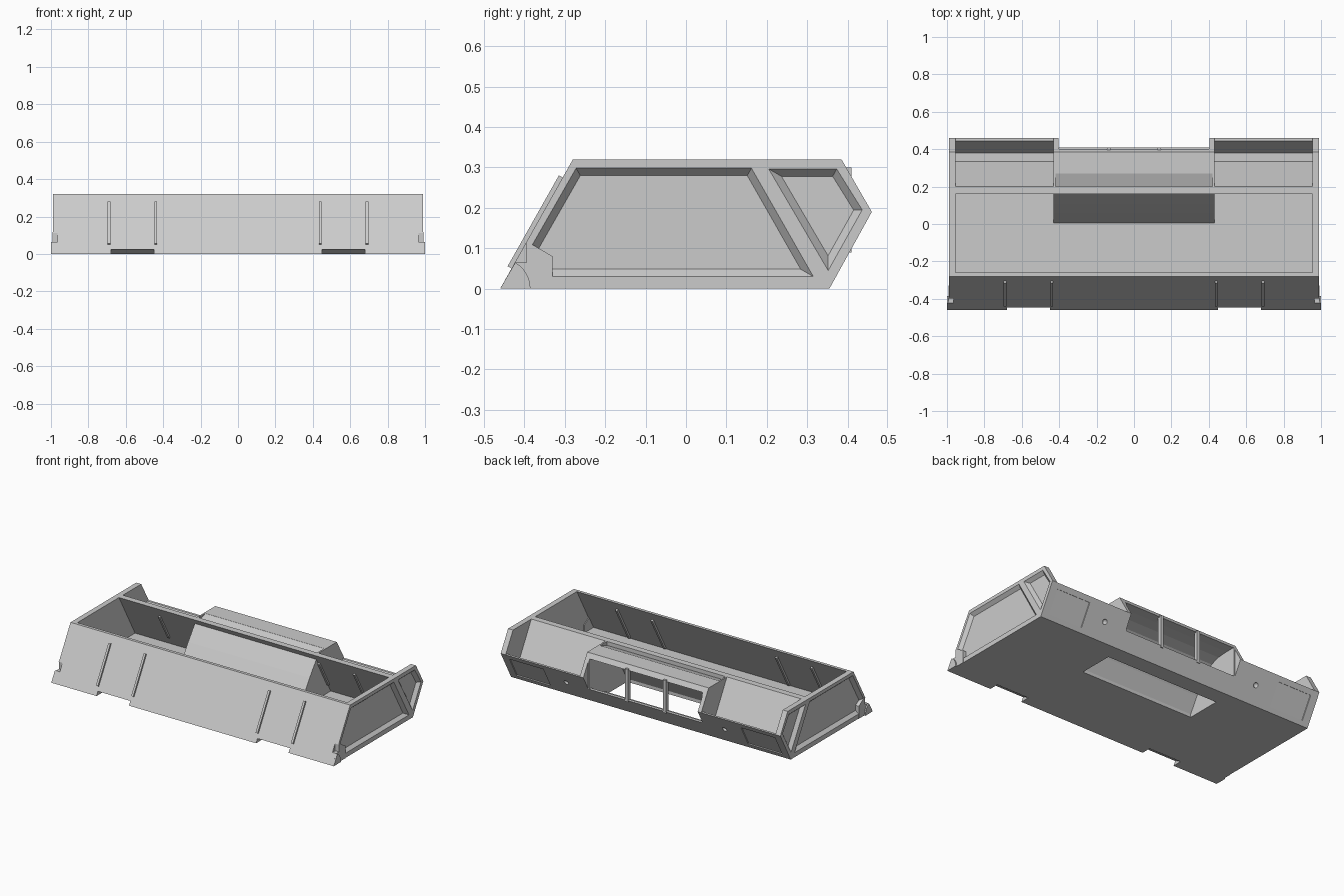
import bpy, bmesh, math
from mathutils import Vector

if "Cube" in bpy.data.objects:
    bpy.data.objects.remove(bpy.data.objects["Cube"], do_unlink=True)

grey = bpy.data.materials.new("light grey")
grey.use_nodes = True
grey.diffuse_color = (0.6, 0.6, 0.6, 1)
grey.node_tree.nodes["Principled BSDF"].inputs["Base Color"].default_value = (0.6, 0.6, 0.6, 1)


def finish(name, bm):
    bmesh.ops.recalc_face_normals(bm, faces=bm.faces)
    mesh = bpy.data.meshes.new(name)
    bm.to_mesh(mesh)
    bm.free()
    mesh.materials.append(grey)
    ob = bpy.data.objects.new(name, mesh)
    bpy.context.scene.collection.objects.link(ob)
    return ob


def prism(name, profile, x0, x1, end_profile=None):
    """Side profile (y, z) stretched from x0 to x1."""
    bm = bmesh.new()
    a = [bm.verts.new((x0, y, z)) for y, z in profile]
    b = [bm.verts.new((x1, y, z)) for y, z in (end_profile or profile)]
    bm.faces.new(a)
    bm.faces.new(b)
    n = len(a)
    for i in range(n):
        bm.faces.new((a[i], a[(i + 1) % n], b[(i + 1) % n], b[i]))
    return finish(name, bm)


def ball(name, centre, radius):
    bm = bmesh.new()
    bmesh.ops.create_uvsphere(bm, u_segments=12, v_segments=8, radius=radius)
    bmesh.ops.translate(bm, verts=bm.verts, vec=centre)
    return finish(name, bm)


def combine(body, tool, operation="DIFFERENCE"):
    """Apply a boolean and discard the helper."""
    mod = body.modifiers.new("shape", "BOOLEAN")
    mod.operation = operation
    mod.solver = "EXACT"
    mod.object = tool
    tool.hide_render = True
    bpy.context.view_layer.update()
    graph = bpy.context.evaluated_depsgraph_get()
    mesh = bpy.data.meshes.new_from_object(body.evaluated_get(graph))
    body.modifiers.clear()
    body.data = mesh
    bpy.data.objects.remove(tool, do_unlink=True)


def inset(profile, d):
    """Shrink a clockwise convex profile by d."""
    pts = [Vector(p) for p in profile]
    out = []
    for i, p in enumerate(pts):
        e1 = (p - pts[i - 1]).normalized()
        e2 = (pts[(i + 1) % len(pts)] - p).normalized()
        n1, n2 = Vector((e1.y, -e1.x)), Vector((e2.y, -e2.x))
        out.append(tuple(p + (n1 + n2) * d / (1 + n1.dot(n2))))
    return out


def strip(a, b, low, high):
    """Profile running along a-b between two offsets to its left side."""
    a, b = Vector(a), Vector(b)
    t = (b - a).normalized()
    n = Vector((-t.y, t.x))
    return [tuple(p + n * o) for p, o in ((a, low), (b, low), (b, high), (a, high))]


# Hull
hull = prism("hull", [(-.46, 0), (-.28, .32), (.385, .32), (.46, .19), (.355, 0)], -.99, .99)

# Main open compartment
combine(hull, prism("bay_cutter", [(-.422, .03), (-.26, .32), (-.26, .4), (.16, .4), (.16, .32), (.323, .03)],
                    -.955, .955))

# Sloped hump with a rounded crest
combine(hull, prism("hump", [(0, .02), (.06, .12), (.11, .195), (.15, .25), (.18, .29), (.21, .29), (.34, .02)],
                    -.43, .43), "UNION")

# Tunnel from the underside to the rear window
combine(hull, prism("tunnel_cutter", [(.025, -.1), (.025, .02), (.08, .115), (.13, .185), (.165, .23),
                                      (.21, .265), (.27, .285), (.34, .29), (.6, .29), (.6, .1), (.39, .1),
                                      (.3, .04), (.25, .025), (.25, -.1)], -.40, .40))
combine(hull, prism("window_cutter", [(.41, .1), (.41, .5), (.6, .5), (.6, .1)], -.405, .405))
combine(hull, prism("roof_dip_cutter", [(.2, .5), (.2, .295), (.27, .319), (.27, .5)], -.42, .42))

main_panel = [(-.425, .03), (-.272, .298), (.162, .298), (.315, .03)]
rear_panel = [(.205, .296), (.373, .296), (.436, .195), (.352, .045)]
for s in (-1, 1):
    # Rear bins
    combine(hull, prism("bin_cutter", [(.2, .5), (.2, .32), (.335, .08), (.38, .08), (.444, .19), (.6, .19), (.6, .5)],
                        s * .43, s * .955))
    # Recessed side panels with sloped borders
    for panel in (main_panel, rear_panel):
        combine(hull, prism("panel_cutter", inset(panel, -.001), s * .991, s * .969, inset(panel, .018)))
    # Recessed rear panels and dimples
    combine(hull, prism("rear_panel_cutter", strip((.37, .027), (.443, .16), -.03, .006), s * .7, s * .94))
    combine(hull, ball("dimple_cutter", (s * .56, .41, .1), .016))
    # Notches under the front edge
    combine(hull, prism("lip_cutter", [(-.6, .025), (-.44, .025), (-.38, -.01), (-.6, -.01)], s * .45, s * .68))

# Corner fittings
for s, side in ((-1, "right"), (1, "left")):
    block = prism(side + "_corner_block", [(-.46, 0), (-.394, .117), (-.33, .08), (-.33, 0)], s * .95, s * .992)
    combine(block, prism("notch_cutter", [(-.5, .065), (-.5, .112), (-.395, .112), (-.395, .065)],
                         s * .965, s * 1.1))
    combine(hull, prism("notch_cutter", [(-.5, .065), (-.5, .112), (-.395, .112), (-.395, .065)],
                        s * .965, s * 1.1))
    arc = [(-.46 + .075 * math.cos(a), .075 * math.sin(a)) for a in (math.radians(12 * i) for i in range(6))]
    prism(side + "_corner_foot", [(-.46, 0)] + arc, s * .985, s)

    # Ribs on the front plate and on both inner walls
    for x, place in ((.44, "inner"), (.69, "outer")):
        tag = side + "_" + place
        lo, hi = s * x - .007, s * x + .007
        prism(tag + "_front_rib", strip((-.432, .05), (-.305, .275), -.03, .011), lo, hi)
        prism(tag + "_bulkhead_rib", strip((.289, .09), (.194, .26), -.005, .01), lo, hi)

    # Locating studs on the floor
    for y, place in ((-.24, "front"), (.14, "rear")):
        bm = bmesh.new()
        bmesh.ops.create_cone(bm, cap_ends=True, segments=16, radius1=.012, radius2=.012, depth=.008)
        bmesh.ops.translate(bm, verts=bm.verts, vec=(s * .57, y, .032))
        finish(side + "_" + place + "_stud", bm)

    # Window bars
    prism(side + "_window_bar", [(.385, .09), (.41, .09), (.41, .3), (.385, .3)], s * .125, s * .145)
    # Seams across the underside
    prism(side + "_underside_seam", [(-.44, 0), (-.44, .01), (.355, .01), (.35, 0)], s * .44, s * .45)
